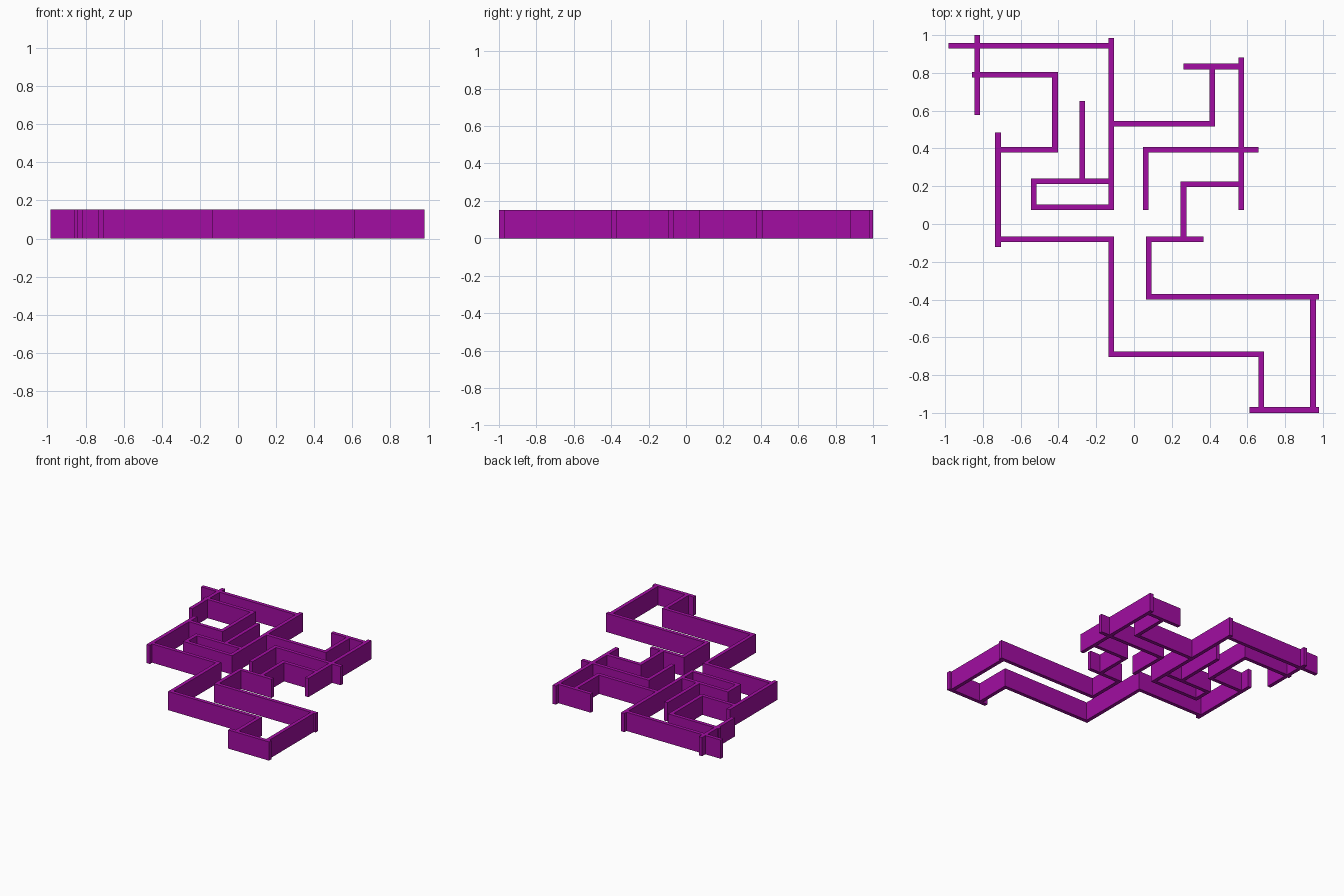
import bpy, bmesh
from mathutils import Vector

if "Cube" in bpy.data.objects:
    bpy.data.objects.remove(bpy.data.objects["Cube"])

HEIGHT = 0.152
HALF = 0.015

mat = bpy.data.materials.new("purple")
mat.diffuse_color = (0.36, 0.004, 0.36, 1)
mat.use_nodes = True
mat.node_tree.nodes["Principled BSDF"].inputs["Base Color"].default_value = mat.diffuse_color


def wall(name, *pts):
    """Upright wall of constant thickness with mitred corners along a path."""
    pts = [Vector(p) for p in pts]
    dirs = [(b - a).normalized() for a, b in zip(pts, pts[1:])]
    normals = [Vector((-d.y, d.x)) for d in dirs]
    left, right = [], []
    for i, p in enumerate(pts):
        if i in (0, len(pts) - 1):
            off = normals[0 if i == 0 else -1]
        else:
            off = normals[i - 1] + normals[i]  # right-angle mitre
        left.append(p + off * HALF)
        right.append(p - off * HALF)

    bm = bmesh.new()
    rings = []
    for l, r in zip(left, right):
        rings.append([bm.verts.new((q.x, q.y, z))
                      for q, z in ((l, 0), (r, 0), (r, HEIGHT), (l, HEIGHT))])
    for a, b in zip(rings, rings[1:]):
        for k in range(4):
            n = (k + 1) % 4
            bm.faces.new((a[k], a[n], b[n], b[k]))
    bm.faces.new(rings[0])
    bm.faces.new(rings[-1][::-1])
    bmesh.ops.recalc_face_normals(bm, faces=bm.faces)
    mesh = bpy.data.meshes.new(name)
    bm.to_mesh(mesh)
    bm.free()
    mesh.materials.append(mat)
    bpy.context.collection.objects.link(bpy.data.objects.new(name, mesh))


# Back left area
wall("back_wall", (-0.983, 0.943), (-0.12, 0.943))
wall("back_left_cross_wall", (-0.83, 1.0), (-0.83, 0.577))
wall("left_hook_wall", (-0.857, 0.79), (-0.418, 0.79), (-0.418, 0.393), (-0.735, 0.393))
wall("left_wall", (-0.72, 0.485), (-0.72, -0.123))

# Central spine folding into a small room
wall("spine_wall", (-0.12, 0.985), (-0.12, 0.088), (-0.531, 0.088),
     (-0.531, 0.226), (-0.12, 0.226))
wall("room_stub_wall", (-0.274, 0.65), (-0.274, 0.226))

# Front passage
wall("front_step_wall", (-0.72, -0.08), (-0.12, -0.08), (-0.12, -0.69),
     (0.673, -0.69), (0.673, -0.985))
wall("front_wall", (0.612, -0.985), (0.979, -0.985))
wall("front_right_wall", (0.948, -0.985), (0.948, -0.385))
wall("passage_wall", (0.979, -0.385), (0.078, -0.385), (0.078, -0.08), (0.367, -0.08))

# Right area
wall("right_step_wall", (0.262, -0.08), (0.262, 0.21), (0.567, 0.21))
wall("right_wall", (0.567, 0.882), (0.567, 0.073))
wall("right_cross_wall", (0.658, 0.393), (0.063, 0.393), (0.063, 0.073))
wall("back_right_wall", (0.262, 0.834), (0.567, 0.834))
wall("back_right_link_wall", (0.415, 0.834), (0.415, 0.53), (-0.12, 0.53))
